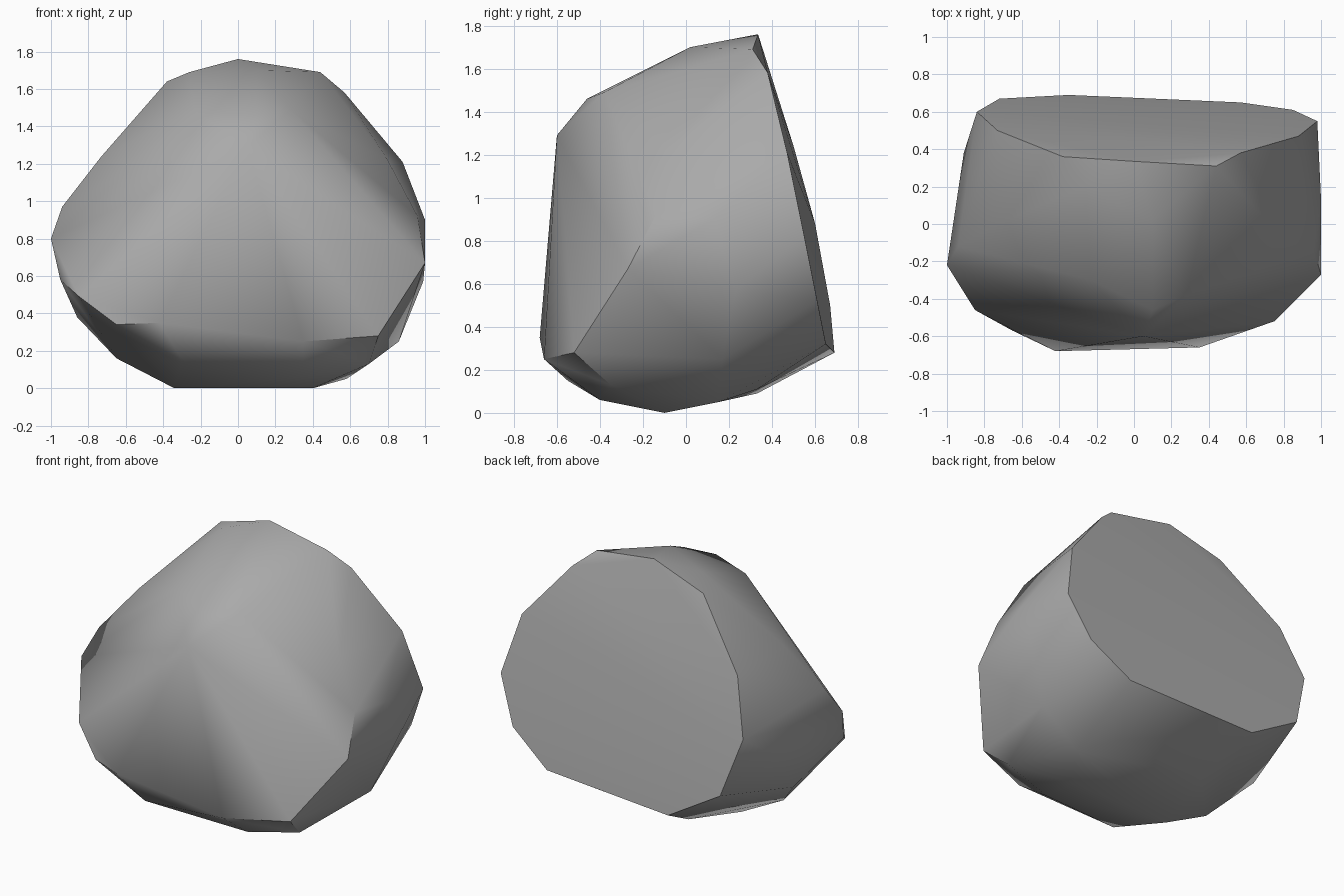
import bpy
import bmesh
import math

# Remove the default object
default_cube = bpy.data.objects.get("Cube")
if default_cube:
    bpy.data.objects.remove(default_cube, do_unlink=True)


def make_material(name, value):
    """Plain grey stone colour for viewport and render."""
    material = bpy.data.materials.new(name)
    material.use_nodes = True
    colour = (value, value, value, 1)
    material.diffuse_color = colour
    shader = next(n for n in material.node_tree.nodes if n.type == "BSDF_PRINCIPLED")
    shader.inputs["Base Color"].default_value = colour
    shader.inputs["Roughness"].default_value = 0.9
    return material


# Rim of the broad cleaved back face
back_rim = [
    (0, .335, 1.76), (.44, .31, 1.69), (.57, .38, 1.58), (.88, .47, 1.21),
    (.98, .55, .82), (.85, .61, .52), (.57, .65, .32), (-.35, .69, .28),
    (-.72, .67, .5), (-.84, .6, .88), (-.73, .5, 1.24), (-.38, .36, 1.64),
]

# Lower edge of the sloping front face
front_rim = [
    (-1, -.22, .8), (-.95, -.3, .58), (-.85, -.46, .49), (-.65, -.57, .34),
    (-.42, -.68, .35), (.35, -.66, .25), (.75, -.52, .28), (1, -.27, .67),
]

# Crest running from the front peak to the summit
crest = [
    (.05, -.6, 1.29), (.1, -.46, 1.46), (.28, -.38, 1.49),
    (-.23, -.3, 1.48), (-.26, .2, 1.69), (.1, .02, 1.7),
]

# Shoulders and flanks
flanks = [
    (-.73, 0, 1.24), (-.94, -.12, .97), (-.91, .38, .72), (-.86, .1, .38),
    (.8, -.08, 1.22), (.96, -.14, .92), (1, .13, .9),
    (.99, .23, .57), (.86, .17, .25), (.7, -.35, .13),
]

# Rounded underside
underside = [
    (-.34, -.1, 0), (.4, -.1, 0), (.58, .15, .05), (.35, -.4, .06),
    (-.3, -.55, .15), (-.65, -.1, .16), (-.25, .33, .09), (.4, .33, .11),
]

# Wrap the ridge points in a faceted stone skin
bm = bmesh.new()
for ridge in (back_rim, front_rim, crest, flanks, underside):
    for point in ridge:
        bm.verts.new(point)
hull = bmesh.ops.convex_hull(bm, input=bm.verts)
loose = {g for g in hull["geom_interior"] + hull["geom_unused"]
         if isinstance(g, bmesh.types.BMVert)}
bmesh.ops.delete(bm, geom=list(loose), context="VERTS")
bmesh.ops.recalc_face_normals(bm, faces=bm.faces)

mesh = bpy.data.meshes.new("boulder")
bm.to_mesh(mesh)
bm.free()
mesh.materials.append(make_material("stone grey", 0.4))

boulder = bpy.data.objects.new("boulder", mesh)
bpy.context.collection.objects.link(boulder)

# Soft facets with crisp breaks along the main edges
bpy.ops.object.select_all(action="DESELECT")
boulder.select_set(True)
bpy.context.view_layer.objects.active = boulder
bpy.ops.object.shade_smooth_by_angle(angle=math.radians(40))
